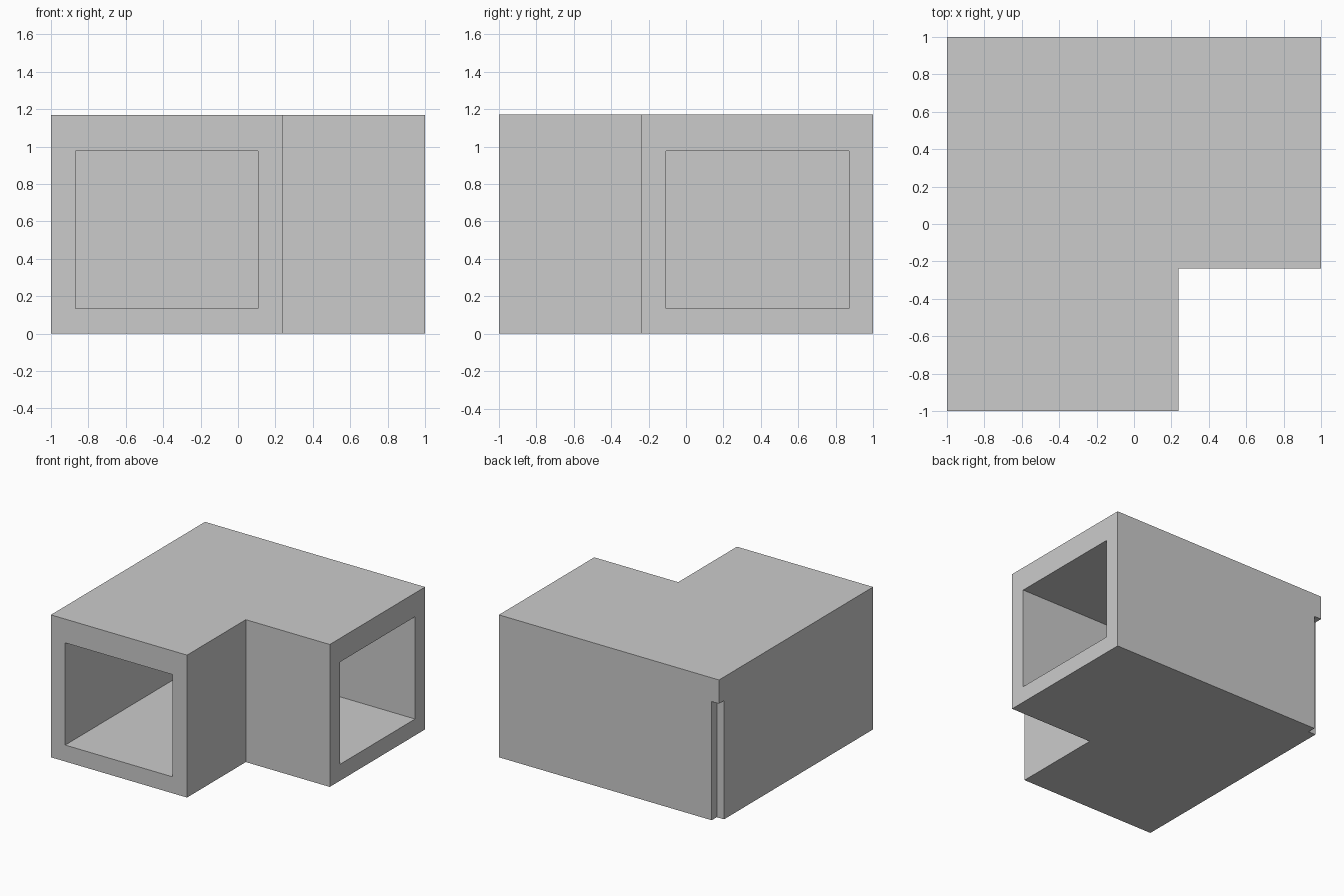
import bpy, bmesh

if "Cube" in bpy.data.objects:
    bpy.data.objects.remove(bpy.data.objects["Cube"])

HEIGHT = 1.17
FLOOR, CEILING = 0.135, 0.975   # inside height of the duct
WALL = 0.13                     # wall thickness
CORNER = 0.237                  # position of the inner corner of the L
GROOVE = 0.066                  # size of the groove in the outer corner


def prism(name, outline, z0, z1):
    """Extrude a flat outline from z0 up to z1."""
    bm = bmesh.new()
    face = bm.faces.new([bm.verts.new((x, y, z0)) for x, y in outline])
    top = bmesh.ops.extrude_face_region(bm, geom=[face])["geom"]
    bmesh.ops.translate(bm, vec=(0, 0, z1 - z0),
                        verts=[v for v in top if isinstance(v, bmesh.types.BMVert)])
    bmesh.ops.recalc_face_normals(bm, faces=bm.faces)
    mesh = bpy.data.meshes.new(name)
    bm.to_mesh(mesh)
    bm.free()
    obj = bpy.data.objects.new(name, mesh)
    bpy.context.collection.objects.link(obj)
    return obj


def l_outline(outer, inner, end):
    """L shape with arms reaching the front (-y) and the right (+x)."""
    return [(-outer, -end), (inner, -end), (inner, -inner),
            (end, -inner), (end, outer), (-outer, outer)]


def cut(target, cutter):
    cutter.hide_render = True
    mod = target.modifiers.new("cut", 'BOOLEAN')
    mod.operation = 'DIFFERENCE'
    mod.solver = 'EXACT'
    mod.object = cutter
    bpy.context.view_layer.objects.active = target
    bpy.ops.object.modifier_apply(modifier=mod.name)
    bpy.data.objects.remove(cutter)


# Outer body of the corner duct
duct = prism("corner_duct", l_outline(1, CORNER, 1), 0, HEIGHT)

# Passage running through both arms
cut(duct, prism("passage_cutter",
                l_outline(1 - WALL, CORNER - WALL, 1.2), FLOOR, CEILING))

# Groove in the back left corner, below the roof slab
a, b = 1 - GROOVE, 1.1
cut(duct, prism("groove_cutter",
                [(-b, a), (-a, a), (-a, b), (-b, b)], -0.1, CEILING))
